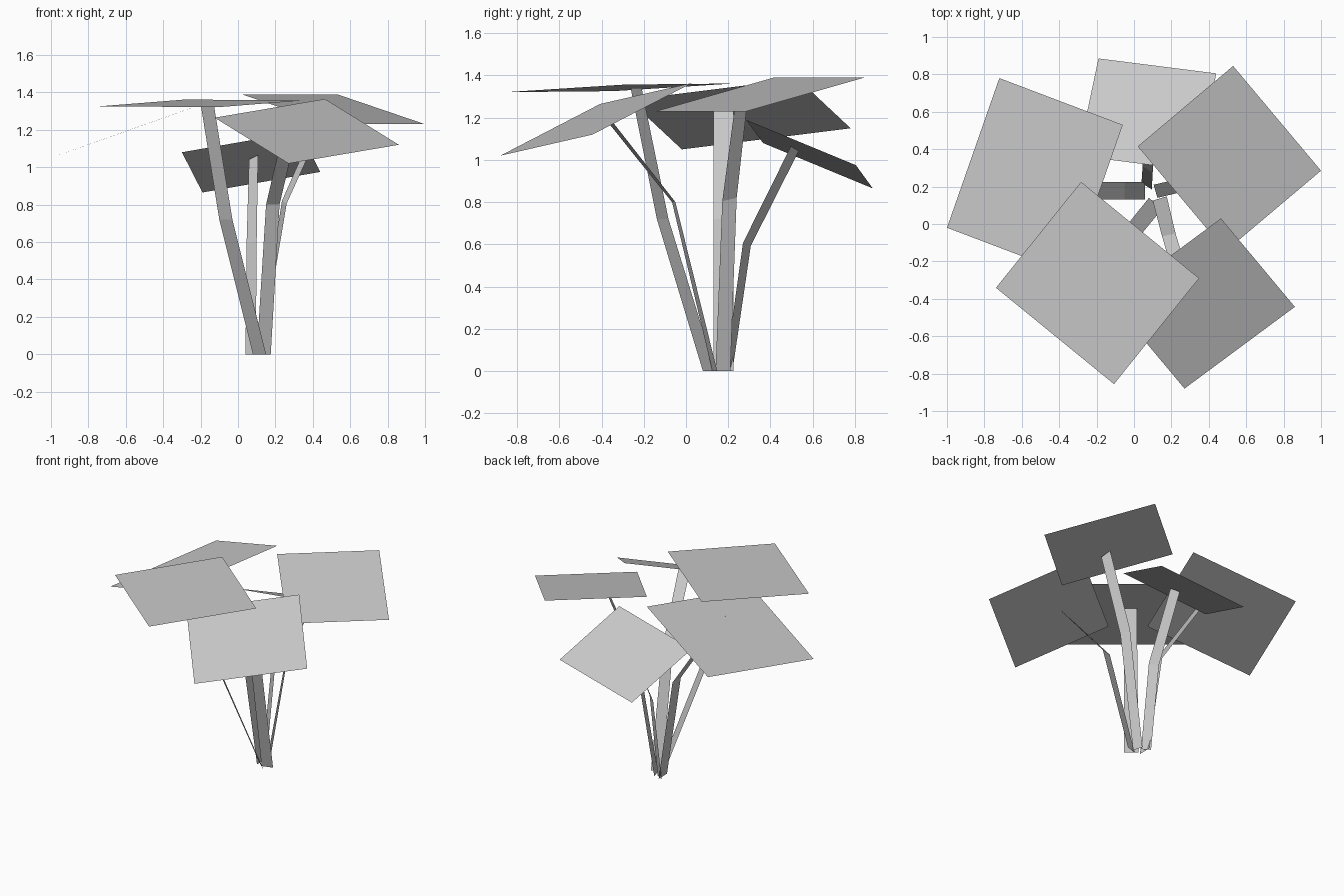
import bpy
import bmesh
from mathutils import Vector

cube = bpy.data.objects.get("Cube")
if cube:
    bpy.data.objects.remove(cube, do_unlink=True)

# One plain grey for the whole plant
grey = bpy.data.materials.new("plain_grey")
grey.use_nodes = True
colour = (0.58, 0.58, 0.58, 1)
grey.diffuse_color = colour
bsdf = next(n for n in grey.node_tree.nodes if n.type == 'BSDF_PRINCIPLED')
bsdf.inputs["Base Color"].default_value = colour
bsdf.inputs["Roughness"].default_value = 0.9


def ribbon(name, pairs):
    """Flat strip of quads through successive left/right point pairs."""
    bm = bmesh.new()
    rows = [[bm.verts.new(p) for p in pair] for pair in pairs]
    for (a, b), (c, d) in zip(rows, rows[1:]):
        face = bm.faces.new((a, b, d, c))
        face.normal_update()
        if face.normal.z < 0:
            face.normal_flip()
    mesh = bpy.data.meshes.new(name)
    bm.to_mesh(mesh)
    bm.free()
    mesh.materials.append(grey)
    obj = bpy.data.objects.new(name, mesh)
    bpy.context.collection.objects.link(obj)
    return obj


def leaf(name, a, b, c):
    """Flat four-sided leaf from three corners in order."""
    a, b, c = Vector(a), Vector(b), Vector(c)
    ribbon(name, [(a, b), (a + c - b, c)])


# Leaves
leaf("right_leaf", (-1.0, -0.02, 1.05), (-0.72, 0.78, 1.15), (-0.06, 0.53, 1.384))
leaf("back_leaf", (-0.30, 0.365, 1.08), (-0.19, 0.885, 0.865), (0.44, 0.805, 0.975))
leaf("left_leaf", (0.02, 0.415, 1.39), (0.53, 0.845, 1.39), (1.0, 0.285, 1.23))
leaf("front_right_leaf", (-0.283, 0.225, 1.362), (0.348, -0.29, 1.357), (-0.107, -0.856, 1.321))
leaf("front_left_leaf", (0.465, 0.03, 1.365), (0.86, -0.443, 1.12), (0.27, -0.88, 1.02))

# Stems, each a bent strip: base, bend and tip
ribbon("right_stem", [
    ((0.06, 0.13, 0), (0.06, 0.225, 0)),
    ((-0.05, 0.13, 0.72), (-0.05, 0.225, 0.72)),
    ((-0.41, 0.13, 1.26), (-0.41, 0.225, 1.26))])
ribbon("back_stem", [
    ((0.04, 0.22, 0), (0.095, 0.185, 0)),
    ((0.046, 0.307, 0.593), (0.1, 0.27, 0.607)),
    ((0.059, 0.534, 1.042), (0.107, 0.497, 1.065))])
ribbon("left_stem", [
    ((0.105, 0.21, 0), (0.125, 0.14, 0)),
    ((0.235, 0.24, 0.82), (0.26, 0.172, 0.805)),
    ((0.45, 0.295, 1.31), (0.475, 0.235, 1.28))])
ribbon("front_right_stem", [
    ((0.08, 0.14, 0), (0.15, 0.08, 0)),
    ((-0.10, -0.083, 0.72), (-0.03, -0.138, 0.72)),
    ((-0.20, -0.21, 1.34), (-0.13, -0.262, 1.34))])
ribbon("front_left_stem", [
    ((0.10, 0.125, 0), (0.175, 0.148, 0)),
    ((0.15, -0.066, 0.80), (0.222, -0.05, 0.80)),
    ((0.245, -0.395, 1.21), (0.32, -0.375, 1.215))])
